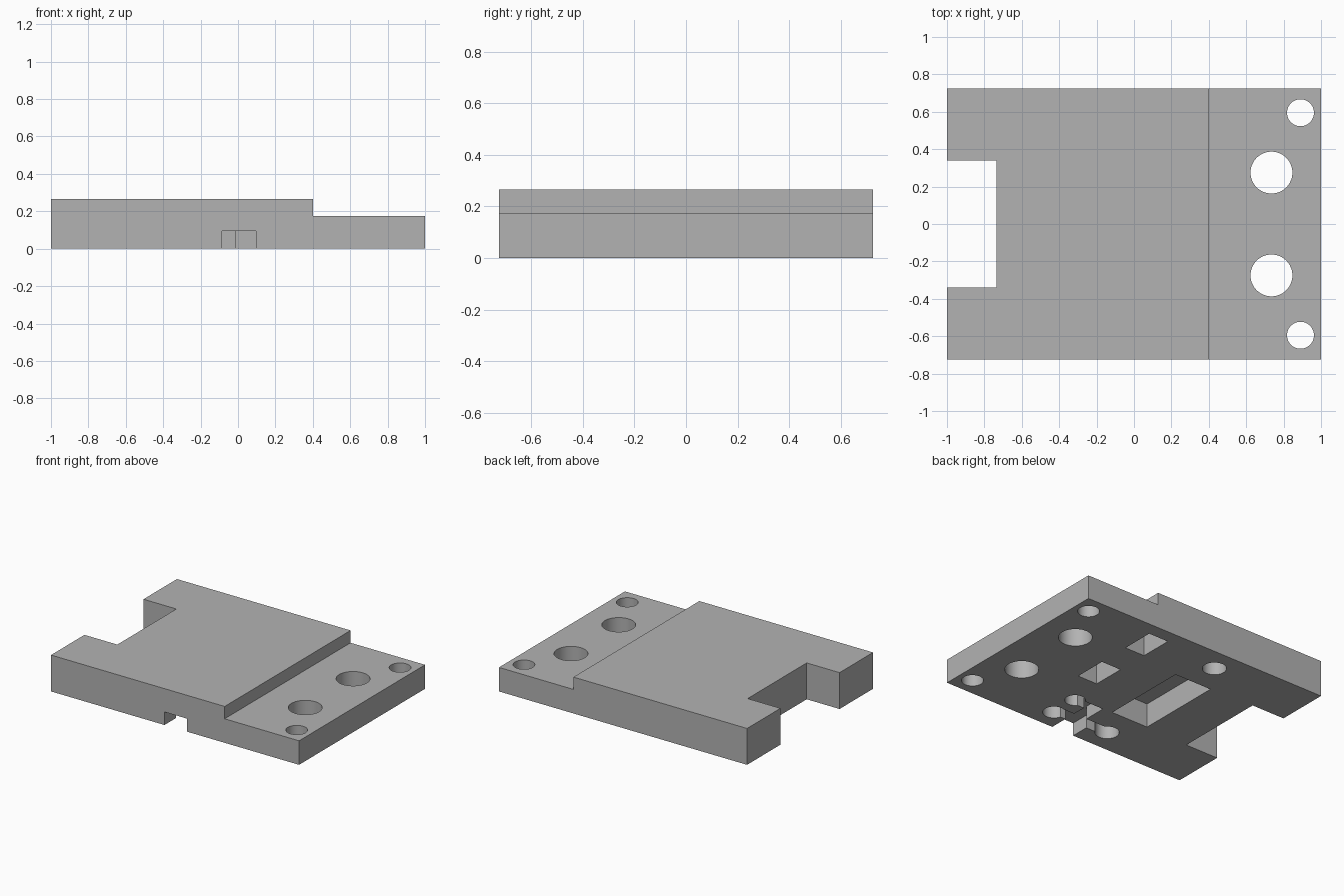
import bpy, bmesh, math
from mathutils import Matrix

cube = bpy.data.objects.get("Cube")
if cube:
    bpy.data.objects.remove(cube, do_unlink=True)

HALF_Y, TOP, LEDGE, GROOVE = 0.725, 0.265, 0.175, 0.095

grey = bpy.data.materials.new("plain_grey")
grey.use_nodes = True
colour = (0.45, 0.45, 0.45, 1)
grey.diffuse_color = colour
grey.node_tree.nodes["Principled BSDF"].inputs["Base Color"].default_value = colour


def add_object(name, bm):
    bmesh.ops.recalc_face_normals(bm, faces=bm.faces)
    mesh = bpy.data.meshes.new(name)
    bm.to_mesh(mesh)
    bm.free()
    mesh.materials.append(grey)
    obj = bpy.data.objects.new(name, mesh)
    bpy.context.collection.objects.link(obj)
    return obj


def cut(target, bm):
    """Subtract a solid from the target and discard the cutter."""
    cutter = add_object("cutter", bm)
    cutter.hide_render = True
    mod = target.modifiers.new("cut", "BOOLEAN")
    mod.operation, mod.solver, mod.object = "DIFFERENCE", "EXACT", cutter
    bpy.context.view_layer.objects.active = target
    bpy.ops.object.modifier_apply(modifier=mod.name)
    bpy.data.objects.remove(cutter, do_unlink=True)


def cut_box(target, x0, x1, y0, y1, top):
    bottom = -0.1
    size = (x1 - x0, y1 - y0, top - bottom)
    middle = ((x0 + x1) / 2, (y0 + y1) / 2, (top + bottom) / 2)
    bm = bmesh.new()
    bmesh.ops.create_cube(bm, size=1, matrix=Matrix.Translation(middle) @ Matrix.Diagonal((*size, 1)))
    cut(target, bm)


def cut_hole(target, x, y, radius, top):
    bottom = -0.1
    bm = bmesh.new()
    bmesh.ops.create_cone(bm, cap_ends=True, segments=48, radius1=radius, radius2=radius,
                          depth=top - bottom, matrix=Matrix.Translation((x, y, (top + bottom) / 2)))
    cut(target, bm)


# Stepped slab: side profile extruded along y
profile = [(-1, 0), (1, 0), (1, LEDGE), (0.4, LEDGE), (0.4, TOP), (-1, TOP)]
bm = bmesh.new()
face = bm.faces.new([bm.verts.new((x, -HALF_Y, z)) for x, z in profile])
extruded = bmesh.ops.extrude_face_region(bm, geom=[face])["geom"]
bmesh.ops.translate(bm, vec=(0, 2 * HALF_Y, 0),
                    verts=[v for v in extruded if isinstance(v, bmesh.types.BMVert)])
plate = add_object("stepped_plate", bm)

# Open notch in the end
cut_box(plate, -1.1, -0.735, -0.34, 0.34, 0.5)

# Through holes in the ledge and blind holes below, mirrored in y
for side in (-1, 1):
    cut_hole(plate, 0.89, side * 0.595, 0.072, 0.5)
    cut_hole(plate, 0.735, side * 0.275, 0.112, 0.5)
    cut_hole(plate, -0.23, side * 0.55, 0.08, LEDGE)

# Blind holes beside the cable groove
cut_hole(plate, 0.21, -0.57, 0.075, LEDGE)
cut_hole(plate, 0.205, -0.36, 0.068, LEDGE)

# Rectangular pockets in the underside
cut_box(plate, -0.385, -0.085, -0.325, 0.325, LEDGE)
for y in (0.02, 0.505):
    cut_box(plate, 0.235, 0.395, y - 0.122, y + 0.122, LEDGE)

# Cable groove: entry, cross channel, inner run and side branch
cut_box(plate, -0.085, 0.095, -0.8, -0.5, GROOVE)
cut_box(plate, -0.23, 0.21, -0.59, -0.5, GROOVE)
cut_box(plate, -0.01, 0.095, -0.55, -0.33, GROOVE)
cut_box(plate, 0.05, 0.205, -0.4, -0.33, GROOVE)

# Smooth hole walls, sharp edges elsewhere
bpy.ops.object.select_all(action="DESELECT")
plate.select_set(True)
bpy.context.view_layer.objects.active = plate
bpy.ops.object.shade_smooth_by_angle(angle=math.radians(30))
